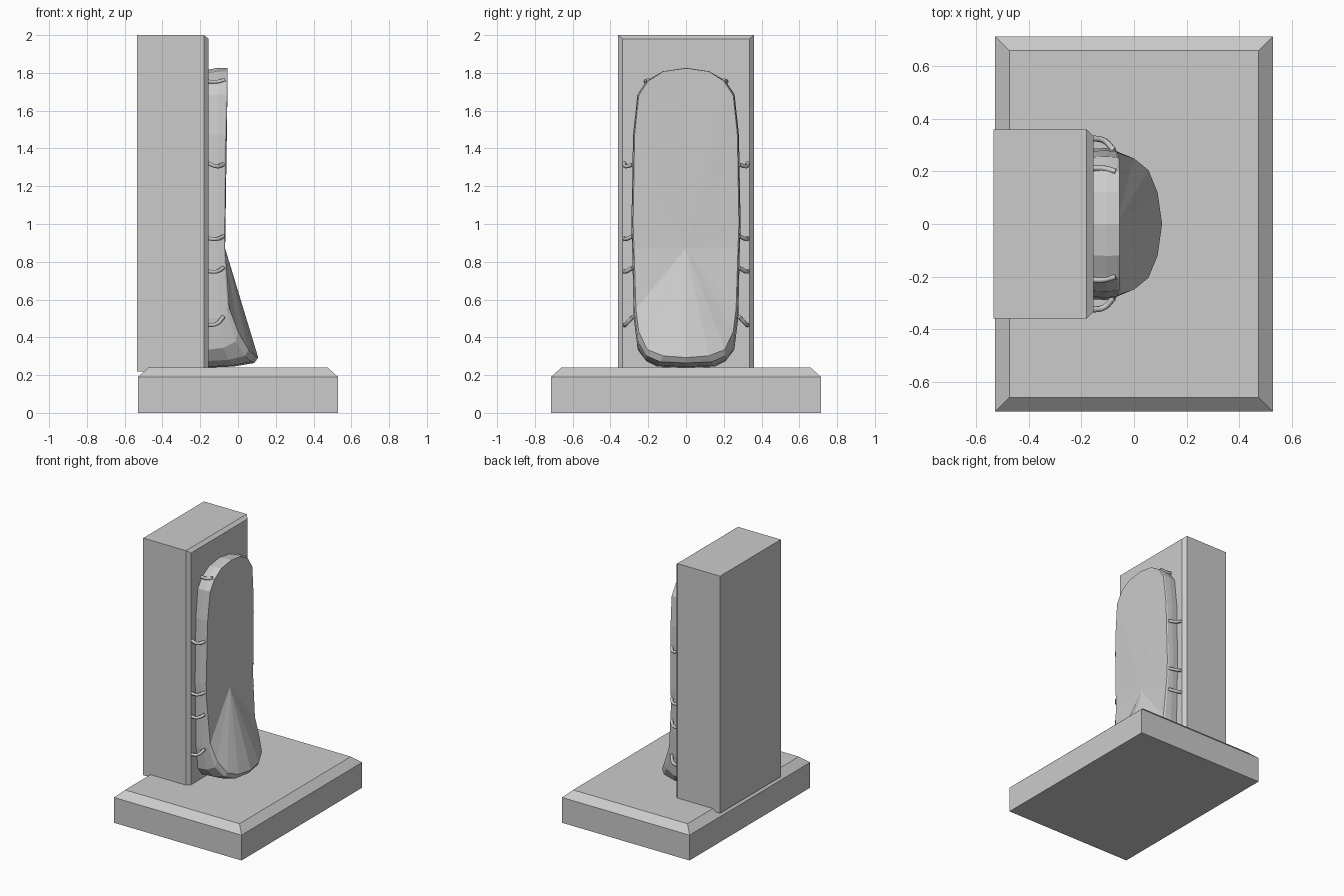
import bpy, bmesh
from mathutils import Vector

cube = bpy.data.objects.get("Cube")
if cube:
    bpy.data.objects.remove(cube, do_unlink=True)

grey = bpy.data.materials.new("plain grey")
grey.use_nodes = True
GREY = (0.6, 0.6, 0.6, 1)
grey.diffuse_color = GREY
grey.node_tree.nodes["Principled BSDF"].inputs["Base Color"].default_value = GREY


def loft(name, rings, apex=None):
    """Skin closed rings; cap the start flat and the end flat or as a fan."""
    bm = bmesh.new()
    loops = [[bm.verts.new(p) for p in ring] for ring in rings]
    n = len(loops[0])
    for a, b in zip(loops, loops[1:]):
        for i in range(n):
            j = (i + 1) % n
            bm.faces.new((a[i], a[j], b[j], b[i]))
    bm.faces.new(loops[0][::-1])
    if apex:
        tip = bm.verts.new(apex)
        for i in range(n):
            bm.faces.new((loops[-1][i], loops[-1][(i + 1) % n], tip))
    else:
        bm.faces.new(loops[-1])
    bmesh.ops.recalc_face_normals(bm, faces=bm.faces)
    mesh = bpy.data.meshes.new(name)
    bm.to_mesh(mesh)
    bm.free()
    mesh.materials.append(grey)
    obj = bpy.data.objects.new(name, mesh)
    bpy.context.collection.objects.link(obj)
    return obj


def flat_rect(x, y, z):
    return [(-x, -y, z), (x, -y, z), (x, y, z), (-x, y, z)]


def upright_rect(x, y, low, high):
    return [(x, -y, low), (x, y, low), (x, y, high), (x, -y, high)]


# Base slab with sloped top edge
loft("base", [flat_rect(.53, .715, 0), flat_rect(.53, .715, .19), flat_rect(.475, .66, .24)])

# Upright block, chamfered round its padded face
loft("upright_block", [upright_rect(-.535, .36, .22, 2),
                       upright_rect(-.18, .36, .22, 2),
                       upright_rect(-.155, .335, .22, 1.98)])

# Pad: half outlines from top to bottom, mirrored across y
front_half = [(-.055, 0, 1.825), (-.055, .12, 1.808), (-.055, .2, 1.757), (-.056, .25, 1.68),
              (-.062, .272, 1.47), (-.068, .28, 1), (-.068, .275, .87), (-.045, .265, .55),
              (0, .25, .43), (.055, .205, .335), (.09, .12, .302), (.107, 0, .293)]
back_half = [(0, 1.818), (.12, 1.8), (.205, 1.752), (.255, 1.68), (.278, 1.47), (.287, 1),
             (.283, .87), (.275, .5), (.255, .335), (.21, .275), (.15, .245), (0, .24)]


def mirrored(half):
    return half + [Vector((p.x, -p.y, p.z)) for p in half[-2:0:-1]]


front = mirrored([Vector(p) for p in front_half])
back = mirrored([Vector((-.155, y, z)) for y, z in back_half])


def between(depth, inward, swell):
    ring = []
    for b, f in zip(back, front):
        p = b.lerp(f, inward)
        p.x = b.x + (f.x - b.x) * depth
        p.y *= swell
        if p.z > 1:
            p.z = 1 + (p.z - 1) * swell
        ring.append(p)
    return ring


loft("pad", [back, between(.5, .1, 1.01), between(.92, .45, 1.005), front], (-.068, 0, .87))


# Lacing hooks, curved rods from the block onto the pad rim
def hook(name, points):
    curve = bpy.data.curves.new(name, 'CURVE')
    curve.dimensions = '3D'
    curve.bevel_depth = .011
    curve.bevel_resolution = 1
    curve.resolution_u = 5
    curve.use_fill_caps = True
    spline = curve.splines.new('BEZIER')
    spline.bezier_points.add(len(points) - 1)
    for knot, p in zip(spline.bezier_points, points):
        knot.co = p
        knot.handle_left_type = knot.handle_right_type = 'AUTO'
    curve.materials.append(grey)
    obj = bpy.data.objects.new(name, curve)
    bpy.context.collection.objects.link(obj)


# Heights at the block, the bend and the tip
hook_heights = [(1.325, 1.305, 1.315), (.925, .92, .935), (.75, .748, .768), (.465, .47, .508)]
for side, sign in (("left", 1), ("right", -1)):
    for i, (z0, z1, z2) in enumerate(hook_heights):
        hook(f"{side}_hook_{i + 1}", [(-.165, sign * .327, z0), (-.115, sign * .318, z1),
                                      (-.078, sign * .282, z2)])
    hook(f"{side}_top_hook", [(-.165, sign * .213, 1.755), (-.115, sign * .212, 1.753),
                              (-.07, sign * .2, 1.762)])
